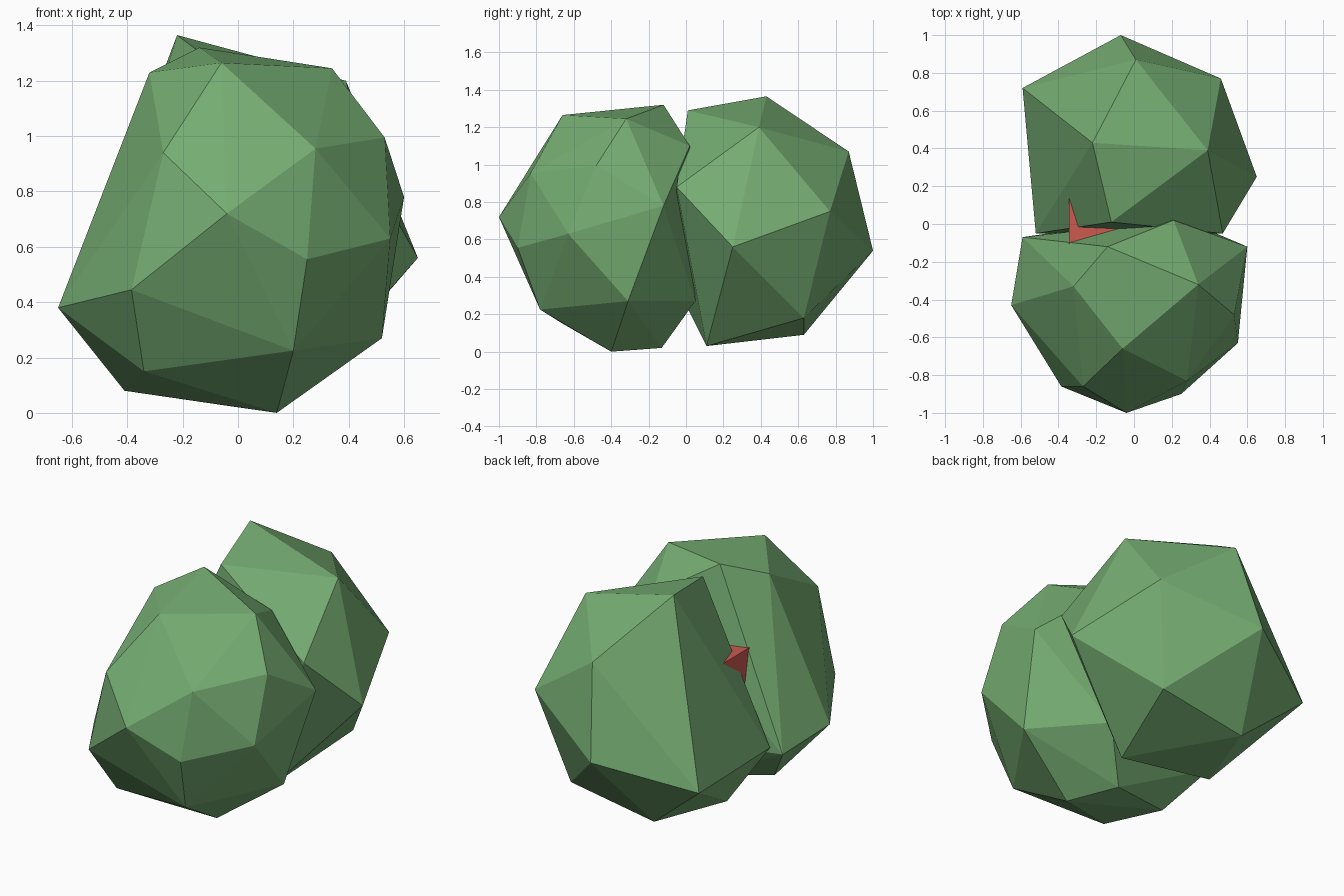
import bpy, bmesh

if "Cube" in bpy.data.objects:
    bpy.data.objects.remove(bpy.data.objects["Cube"])


def material(name, color):
    mat = bpy.data.materials.new(name)
    mat.diffuse_color = color
    mat.use_nodes = True
    mat.node_tree.nodes["Principled BSDF"].inputs["Base Color"].default_value = mat.diffuse_color
    return mat


def faceted_hull(name, points, mat):
    """Flat-shaded lump wrapped around a few corner points."""
    bm = bmesh.new()
    for p in points:
        bm.verts.new(p)
    res = bmesh.ops.convex_hull(bm, input=bm.verts)
    loose = [v for v in bm.verts if not v.link_faces]
    bmesh.ops.delete(bm, geom=loose, context='VERTS')
    bmesh.ops.recalc_face_normals(bm, faces=bm.faces)
    mesh = bpy.data.meshes.new(name)
    bm.to_mesh(mesh)
    bm.free()
    mesh.materials.append(mat)
    obj = bpy.data.objects.new(name, mesh)
    bpy.context.collection.objects.link(obj)
    return obj


green = material("leaf_green", (0.18, 0.42, 0.17, 1))
red = material("core_red", (0.6, 0.1, 0.08, 1))

# Back foliage lump: crown, middle, then base corners
faceted_hull("back_foliage", [
    (-.22, .43, 1.365), (-.12, .01, 1.29), (.39, .39, 1.2), (.01, .87, 1.07),
    (-.07, 1.0, .54), (.46, .77, .75), (.65, .25, .56), (.47, -.05, .88),
    (-.59, .72, .39), (-.52, -.05, .35),
    (-.23, .63, .09), (.18, .11, .03), (.32, .63, .18), (-.39, .17, .08),
], green)

# Front foliage lump: crown, middle, then base corners
faceted_hull("front_foliage", [
    (-.06, -.66, 1.265), (.34, -.32, 1.245), (-.32, -.33, 1.23), (-.14, -.12, 1.32),
    (.21, .02, 1.1), (-.27, -.86, .94), (-.04, -1.0, .72), (.28, -.83, .955),
    (.25, -.9, .555), (.55, -.63, .63), (.53, -.48, .995), (.60, -.12, .78),
    (-.65, -.43, .38), (-.385, -.86, .445), (-.59, -.07, .32),
    (-.34, -.66, .15), (.2, -.78, .225), (.14, -.4, 0), (-.41, -.25, .08),
    (.52, -.31, .27), (.2, .05, .27), (0, -.13, .02),
], green)

# Red core showing in the gap between the lumps
faceted_hull("red_core", [(x, y, z) for x in (-.345, .2)
                          for y in (-.2, .2) for z in (.5, .88)], red)
